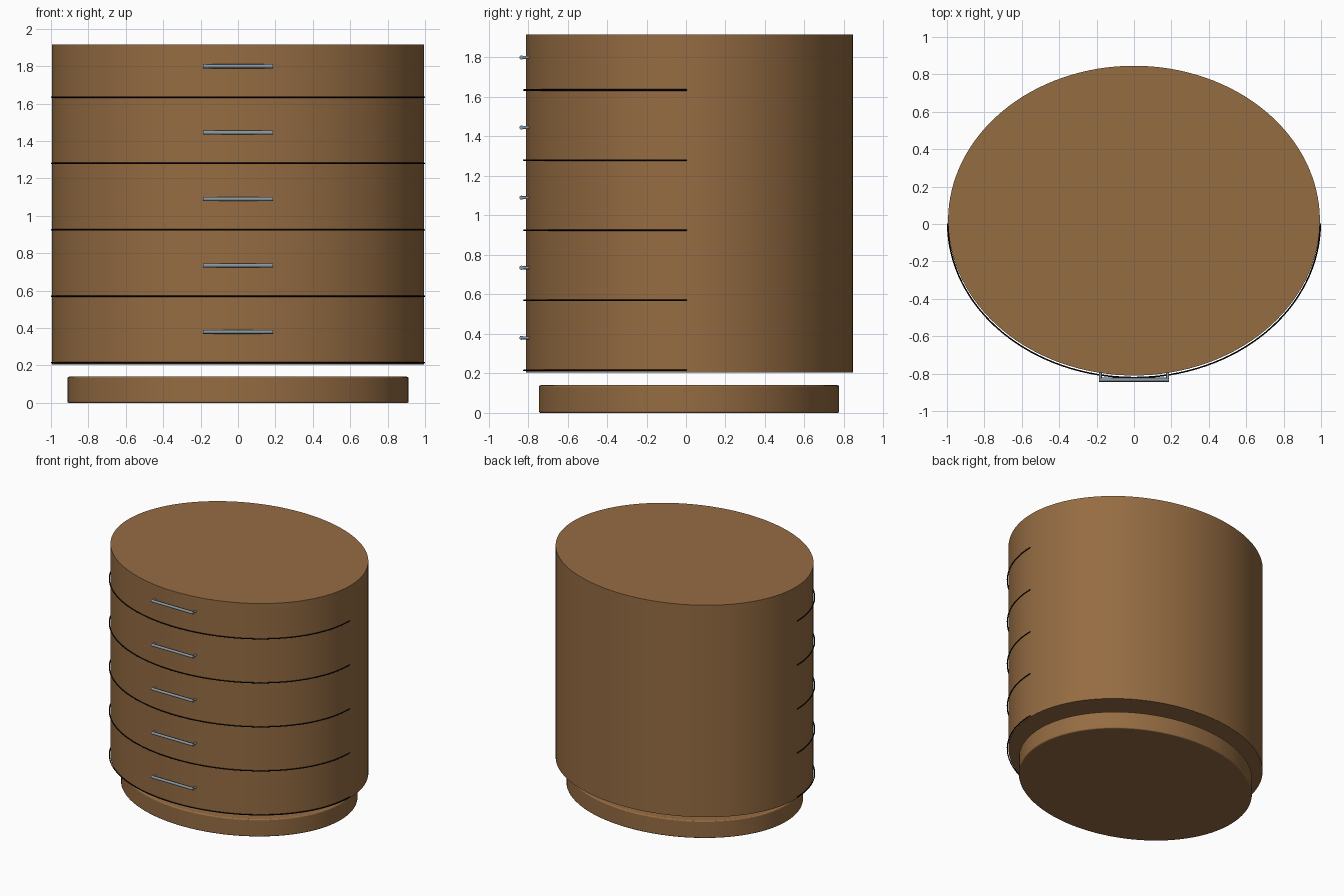
import bpy, math

cube = bpy.data.objects.get("Cube")
if cube:
    bpy.data.objects.remove(cube, do_unlink=True)


def material(name, rgb):
    m = bpy.data.materials.new(name)
    m.use_nodes = True
    m.diffuse_color = (*rgb, 1)
    m.node_tree.nodes["Principled BSDF"].inputs["Base Color"].default_value = (*rgb, 1)
    return m


wood = material("warm wood", (0.30, 0.15, 0.055))
steel = material("brushed steel", (0.25, 0.31, 0.36))
black = material("black seam", (0.002, 0.002, 0.002))


def oval_block(name, rx, ry, y, z0, z1, bevel):
    bpy.ops.mesh.primitive_cylinder_add(vertices=128, radius=1, depth=1,
                                        location=(0, y, (z0 + z1) / 2))
    ob = bpy.context.object
    ob.name = name
    ob.scale = (rx, ry, z1 - z0)
    bpy.ops.object.transform_apply(location=False, rotation=False, scale=True)
    ob.data.materials.append(wood)
    if bevel:
        mod = ob.modifiers.new("Rounded rim", "BEVEL")
        mod.width = bevel
        mod.segments = 3
        mod.limit_method = "ANGLE"
    bpy.ops.object.shade_smooth_by_angle(angle=math.radians(35))
    return ob


def tube(name, points, radius, mat):
    curve = bpy.data.curves.new(name, "CURVE")
    curve.dimensions = "3D"
    curve.bevel_depth = radius
    curve.bevel_resolution = 2
    curve.use_fill_caps = True
    spline = curve.splines.new("POLY")
    spline.points.add(len(points) - 1)
    for p, co in zip(spline.points, points):
        p.co = (*co, 1)
    curve.materials.append(mat)
    ob = bpy.data.objects.new(name, curve)
    bpy.context.collection.objects.link(ob)
    return ob


# Oval carcass floating above a smaller plinth
oval_block("cabinet_body", 0.994, 0.828, 0.018, 0.205, 1.915, 0)
oval_block("plinth", 0.912, 0.76, 0.016, 0, 0.14, 0.008)

# Five drawers: a seam below and a bar handle on each
for i in range(5):
    z = 0.215 + 0.355 * i
    arc = [math.pi * (1 + k / 64) for k in range(65)]
    tube(f"drawer_seam_{i + 1}",
         [(0.996 * math.cos(a), 0.004 + 0.825 * math.sin(a), z) for a in arc],
         0.004, black)

    hz = z + 0.165
    tube(f"handle_bar_{i + 1}", [(-0.186, -0.833, hz), (0.186, -0.833, hz)], 0.011, steel)
    for side, x in (("right", -0.18), ("left", 0.18)):
        tube(f"handle_post_{side}_{i + 1}",
             [(x, -0.833, hz), (x, -0.79, hz)], 0.008, steel)
